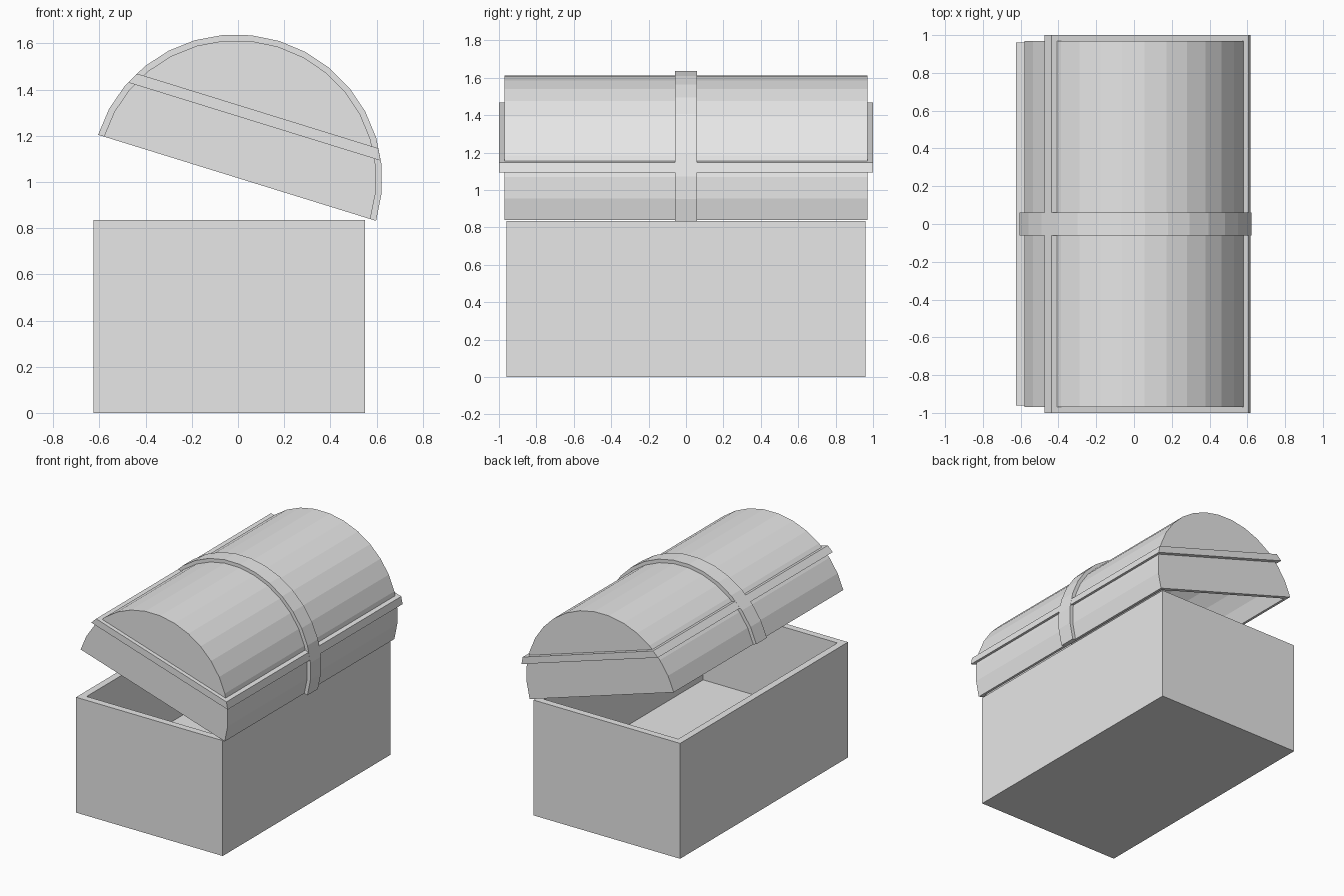
import bpy, bmesh, math

if "Cube" in bpy.data.objects:
    bpy.data.objects.remove(bpy.data.objects["Cube"])

grey = bpy.data.materials.new("plain_grey")
grey.diffuse_color = (0.8, 0.8, 0.8, 1)
grey.use_nodes = True
grey.node_tree.nodes["Principled BSDF"].inputs["Base Color"].default_value = grey.diffuse_color

TILT = math.radians(17.2)
HINGED = (-0.004, 0, 1.018)   # middle of the open lid's bottom edge
SEG = 16


def finish(name, bm, on_lid):
    bmesh.ops.recalc_face_normals(bm, faces=bm.faces)
    me = bpy.data.meshes.new(name)
    bm.to_mesh(me)
    bm.free()
    me.materials.append(grey)
    ob = bpy.data.objects.new(name, me)
    bpy.context.collection.objects.link(ob)
    if on_lid:
        ob.location = HINGED
        ob.rotation_euler = (0, TILT, 0)
    return ob


def prism(name, pts, y0, y1, on_lid=True):
    """Closed x-z profile extruded along y."""
    bm = bmesh.new()
    a, b = ([bm.verts.new((x, y, z)) for x, z in pts] for y in (y0, y1))
    n = len(pts)
    bm.faces.new(a)
    bm.faces.new(b)
    for i in range(n):
        j = (i + 1) % n
        bm.faces.new((a[i], a[j], b[j], b[i]))
    return finish(name, bm, on_lid)


def hollow(name, outer, inner, y_out, y_in, on_lid=False):
    """Trough with thick walls: outer and inner skins joined by a rim."""
    bm = bmesh.new()
    skins = []
    for pts, y in ((outer, y_out), (inner, y_in)):
        a, b = ([bm.verts.new((x, s * y, z)) for x, z in pts] for s in (-1, 1))
        bm.faces.new(a)
        bm.faces.new(b)
        for i in range(len(pts) - 1):
            bm.faces.new((a[i], a[i + 1], b[i + 1], b[i]))
        skins.append((a[0], a[-1], b[-1], b[0]))
    o, n = skins
    for i in range(4):
        j = (i + 1) % 4
        bm.faces.new((o[i], o[j], n[j], n[i]))
    return finish(name, bm, on_lid)


def arch(w, h):
    return [(w * math.cos(math.pi * i / SEG), h * math.sin(math.pi * i / SEG))
            for i in range(SEG + 1)]


# Open box with a raised floor
hollow("chest_box",
       [(-0.625, 0.835), (-0.625, 0), (0.55, 0), (0.55, 0.835)],
       [(-0.575, 0.835), (-0.575, 0.28), (0.50, 0.28), (0.50, 0.835)],
       0.96, 0.91)

# Hollow barrel lid, propped open
hollow("lid", arch(0.604, 0.595), arch(0.575, 0.566), 0.97, 0.94, True)

# Strap over the middle of the lid
prism("lid_strap", arch(0.63, 0.62) + arch(0.604, 0.595)[::-1], -0.06, 0.06)

# Belt running round the lid: side strips and end plates
V0, V1 = 0.255, 0.303
for end, s in (("front", -1), ("back", 1)):
    for side, m in (("left", -1), ("right", 1)):
        prism(f"belt_strip_{end}_{side}",
              [(m * 0.543, V0), (m * 0.572, V0), (m * 0.546, V1), (m * 0.517, V1)],
              s * 0.06, s * 1.0)
    prism(f"belt_end_{end}",
          [(-0.543, V0), (0.543, V0), (0.517, V1), (-0.517, V1)],
          s * 0.97, s * 1.0)
